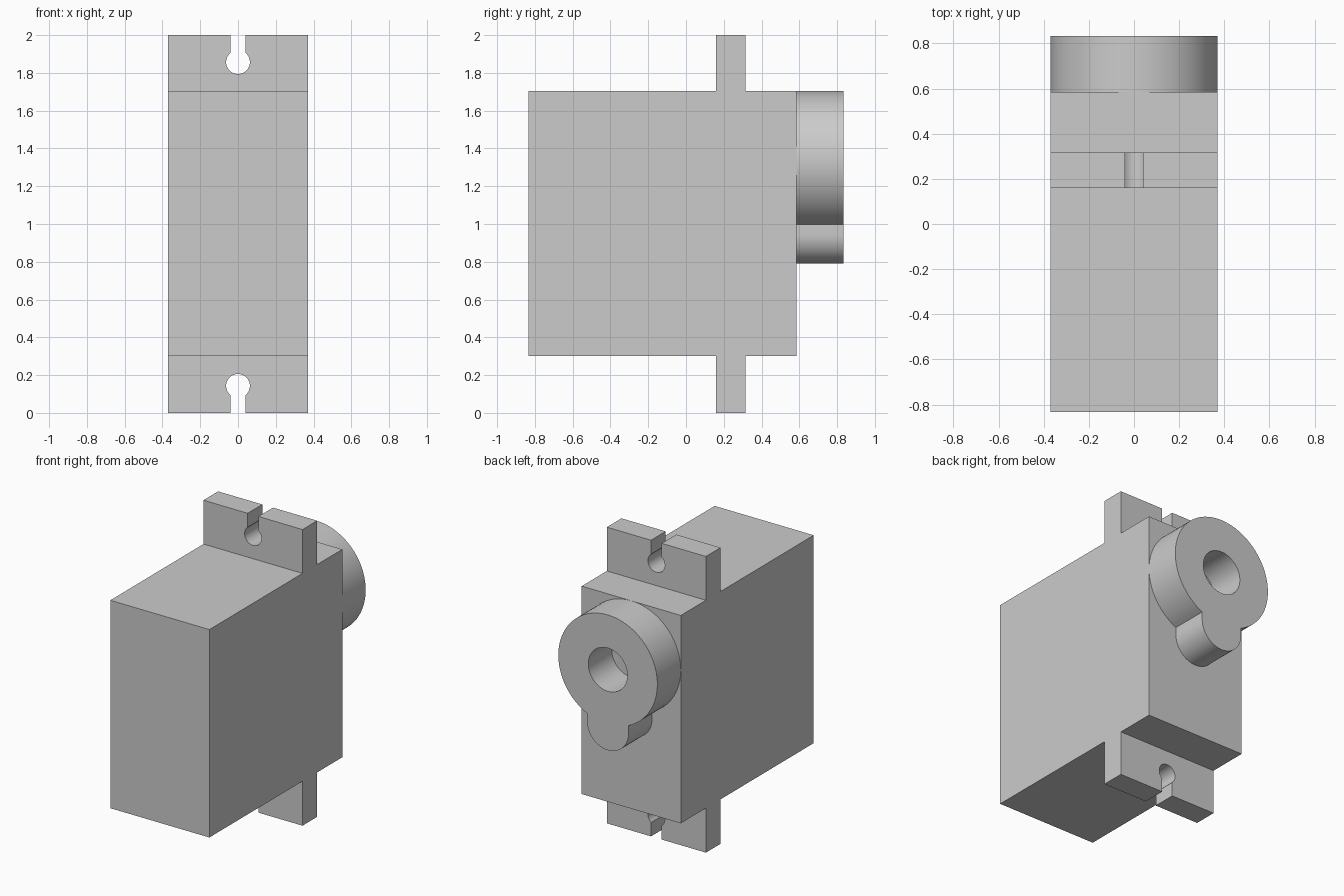
import bpy, bmesh, math

cube = bpy.data.objects.get("Cube")
if cube:
    bpy.data.objects.remove(cube, do_unlink=True)

# Single plastic colour
grey = bpy.data.materials.new("light_grey")
grey.use_nodes = True
colour = (0.6, 0.6, 0.6, 1)
grey.diffuse_color = colour
grey.node_tree.nodes["Principled BSDF"].inputs["Base Color"].default_value = colour

HALF_W = 0.37
BOTTOM, TOP = 0.30, 1.704
BODY_FRONT, BODY_BACK, HORN_BACK = -0.834, 0.584, 0.834


def arc(cx, cz, r, start, end, steps):
    """Points on an arc in the xz plane, angles in radians."""
    return [(cx + r * math.cos(start + (end - start) * i / steps),
             cz + r * math.sin(start + (end - start) * i / steps))
            for i in range(steps + 1)]


def extrude_profile(name, loops, y0, y1):
    """Fill closed xz loops (outline, then holes) and extrude from y0 to y1."""
    bm = bmesh.new()
    edges = []
    for loop in loops:
        vs = [bm.verts.new((x, y0, z)) for x, z in loop]
        edges += [bm.edges.new((a, b)) for a, b in zip(vs, vs[1:] + vs[:1])]
    bmesh.ops.triangle_fill(bm, edges=edges, use_beauty=True, normal=(0, -1, 0))
    grown = bmesh.ops.extrude_face_region(bm, geom=bm.faces[:], use_keep_orig=True)
    moved = [g for g in grown["geom"] if isinstance(g, bmesh.types.BMVert)]
    bmesh.ops.translate(bm, verts=moved, vec=(0, y1 - y0, 0))
    bmesh.ops.recalc_face_normals(bm, faces=bm.faces[:])
    mesh = bpy.data.meshes.new(name)
    bm.to_mesh(mesh)
    bm.free()
    mesh.materials.append(grey)
    obj = bpy.data.objects.new(name, mesh)
    bpy.context.collection.objects.link(obj)
    bpy.ops.object.select_all(action="DESELECT")
    obj.select_set(True)
    bpy.context.view_layer.objects.active = obj
    bpy.ops.object.shade_smooth_by_angle(angle=math.radians(30))
    return obj


# Main housing
extrude_profile("housing", [[(-HALF_W, BOTTOM), (HALF_W, BOTTOM),
                             (HALF_W, TOP), (-HALF_W, TOP)]], BODY_FRONT, BODY_BACK)

# Mounting tabs with keyhole slots, the lower one mirrored from the upper
slot, hole_r, hole_z = 0.04, 0.063, 1.857
gap = math.asin(slot / hole_r)
keyhole = arc(0, hole_z, hole_r, math.pi / 2 - gap, gap - 1.5 * math.pi, 32)
upper = ([(-HALF_W, TOP), (HALF_W, TOP), (HALF_W, 2), (slot, 2)]
         + keyhole + [(-slot, 2), (-HALF_W, 2)])
lower = [(x, 2 - z) for x, z in upper]
# Stretch the lower root so it meets the housing exactly
lower = [(x, BOTTOM if abs(z - (2 - TOP)) < 1e-6 else z) for x, z in lower]
extrude_profile("upper_mounting_tab", [upper], 0.16, 0.316)
extrude_profile("lower_mounting_tab", [lower], 0.16, 0.316)

# Round output boss with a small lobe below and a round shaft recess
boss_z, lobe_r, lobe_z = TOP - HALF_W, 0.155, 0.945
join = math.asin(lobe_r / HALF_W)
outline = (arc(0, boss_z, HALF_W, join - math.pi / 2, 1.5 * math.pi - join, 72)
           + arc(0, lobe_z, lobe_r, math.pi, 2 * math.pi, 32))
recess = arc(0, boss_z, 0.146, 0, 2 * math.pi, 48)[:-1]
extrude_profile("output_boss", [outline, recess], BODY_BACK, HORN_BACK)
